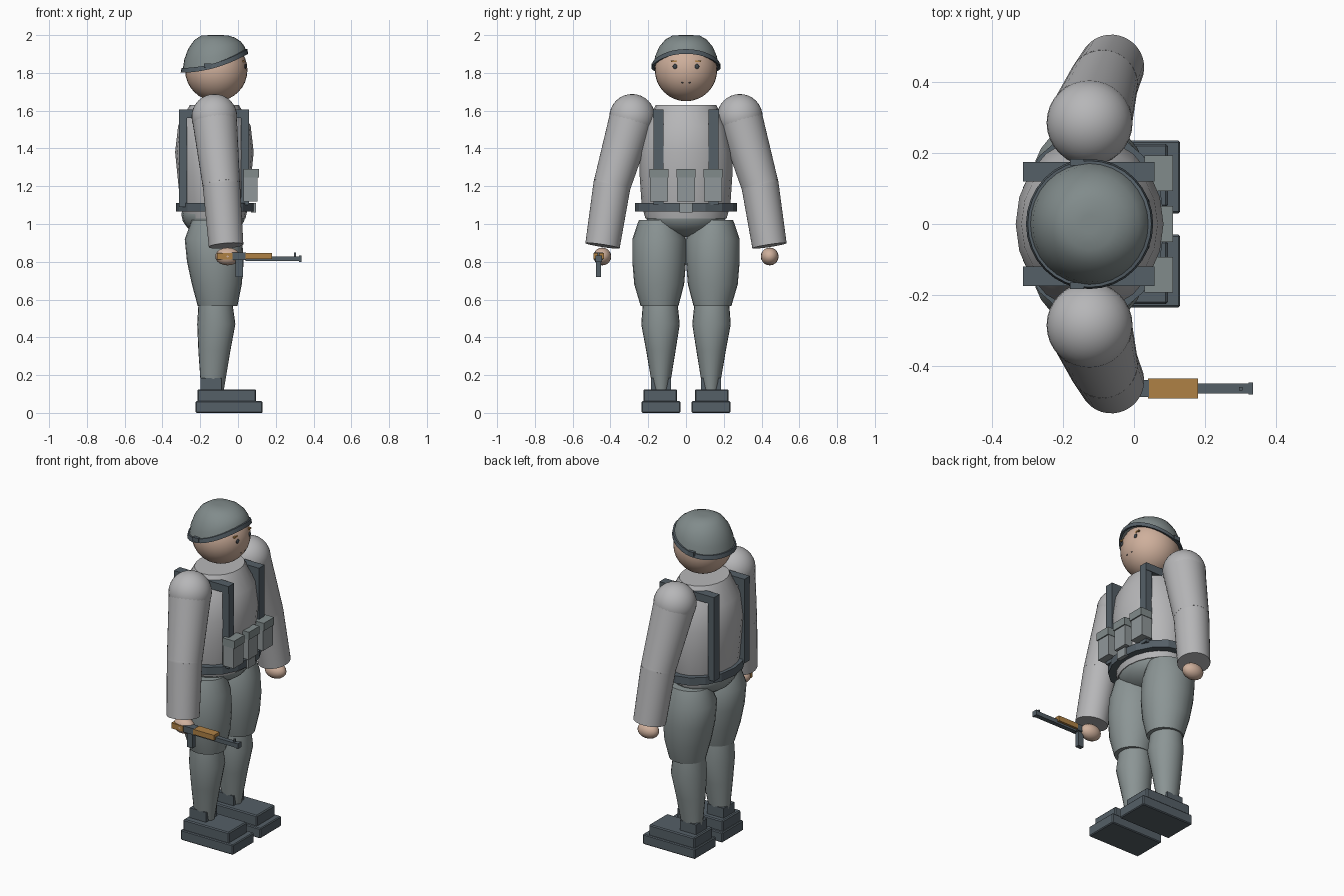
import bpy, bmesh, math
from mathutils import Vector, Matrix

if "Cube" in bpy.data.objects:
    bpy.data.objects.remove(bpy.data.objects["Cube"])


def material(name, rgb):
    m = bpy.data.materials.new(name)
    m.use_nodes = True
    m.diffuse_color = (*rgb, 1)
    bsdf = m.node_tree.nodes["Principled BSDF"]
    bsdf.inputs["Base Color"].default_value = (*rgb, 1)
    bsdf.inputs["Roughness"].default_value = 0.8
    return m


JACKET = material("jacket light grey", (0.47, 0.47, 0.48))
TROUSERS = material("trouser grey", (0.26, 0.30, 0.30))
HELMET = material("helmet grey", (0.22, 0.26, 0.26))
DARK = material("strap slate", (0.09, 0.115, 0.135))
POUCH = material("pouch grey", (0.28, 0.31, 0.32))
SKIN = material("skin", (0.62, 0.43, 0.33))
WOOD = material("wood", (0.43, 0.22, 0.06))
EYE = material("eye slate", (0.05, 0.06, 0.07))


def finish(name, bm, mat, smooth=None):
    bmesh.ops.recalc_face_normals(bm, faces=bm.faces)
    me = bpy.data.meshes.new(name)
    bm.to_mesh(me)
    bm.free()
    ob = bpy.data.objects.new(name, me)
    bpy.context.collection.objects.link(ob)
    me.materials.append(mat)
    if smooth:
        bpy.ops.object.select_all(action='DESELECT')
        ob.select_set(True)
        bpy.context.view_layer.objects.active = ob
        bpy.ops.object.shade_smooth_by_angle(angle=math.radians(smooth))
    return ob


def box(name, mat, x, y, z, bevel=0):
    """Box from (min, max) pairs."""
    bm = bmesh.new()
    bmesh.ops.create_cube(bm, size=1)
    for v in bm.verts:
        v.co = Vector([(a + b) / 2 + c * (b - a) for c, (a, b) in zip(v.co, (x, y, z))])
    if bevel:
        bmesh.ops.bevel(bm, geom=bm.edges[:], offset=bevel, segments=1, affect='EDGES')
    return finish(name, bm, mat)


def ball(name, mat, centre, radii, segs=32):
    bm = bmesh.new()
    bmesh.ops.create_uvsphere(bm, u_segments=segs, v_segments=segs // 2, radius=1)
    for v in bm.verts:
        v.co = Vector(centre) + Vector([c * r for c, r in zip(v.co, radii)])
    return finish(name, bm, mat, 60)


def skin_rings(bm, rings, closed=False):
    loops = [[bm.verts.new(p) for p in ring] for ring in rings]
    n = len(loops[0])
    pairs = list(zip(loops, loops[1:]))
    if closed:
        pairs.append((loops[-1], loops[0]))
    for a, b in pairs:
        for i in range(n):
            bm.faces.new((a[i], a[(i + 1) % n], b[(i + 1) % n], b[i]))
    if not closed:
        bm.faces.new(loops[0])
        bm.faces.new(loops[-1])


def turn(n):
    return [(math.cos(2 * math.pi * i / n), math.sin(2 * math.pi * i / n)) for i in range(n)]


def loft(name, mat, sections, n=24, smooth=50):
    """Upright form; each section is (x, y, z, radius x, radius y)."""
    bm = bmesh.new()
    skin_rings(bm, [[(x + rx * c, y + ry * s, z) for c, s in turn(n)]
                    for x, y, z, rx, ry in sections])
    return finish(name, bm, mat, smooth)


def tube(name, mat, a, b, ra, rb):
    """Tapered cylinder between two points."""
    a, b = Vector(a), Vector(b)
    bm = bmesh.new()
    rot = (b - a).to_track_quat('Z', 'Y').to_matrix().to_4x4()
    bmesh.ops.create_cone(bm, cap_ends=True, segments=32, radius1=ra, radius2=rb,
                          depth=(b - a).length, matrix=Matrix.Translation((a + b) / 2) @ rot)
    return finish(name, bm, mat, 50)


# Torso, pelvis and belt
loft("torso", JACKET, [(-.125, 0, 1.03, .165, .215), (-.125, 0, 1.1, .18, .235),
                       (-.125, 0, 1.25, .195, .245), (-.125, 0, 1.38, .208, .245),
                       (-.125, 0, 1.52, .192, .215), (-.125, 0, 1.63, .13, .16)], 20)
ball("pelvis", TROUSERS, (-.13, 0, 1.05), (.17, .215, .12), 20)
loft("belt", DARK, [(-.12, 0, 1.065, .208, .27), (-.12, 0, 1.112, .208, .27)], 16, 10)
box("belt_buckle", POUCH, (.07, .095), (-.035, .035), (1.06, 1.112))

# Head and face
HEAD = Vector((-.115, 0, 1.815))
ball("head", SKIN, HEAD, (.165, .165, .165))


def on_face(y, z, lift=0.0):
    dy, dz = y - HEAD.y, z - HEAD.z
    return HEAD.x + math.sqrt(.165 ** 2 - dy * dy - dz * dz) + lift


for side, s in (("left", 1), ("right", -1)):
    x = on_face(s * .058, 1.834)
    ball(side + "_eye", EYE, (x, s * .058, 1.834), (.006, .013, .013), 12)
    x = on_face(s * .065, 1.862)
    box(side + "_brow", WOOD, (x - .006, x + .005), sorted((s * .048, s * .08)), (1.858, 1.866))
    x = on_face(s * .02, 1.748)
    ball(side + "_mouth_corner", EYE, (x, s * .02, 1.748), (.003, .006, .003), 8)


# Helmet: a dome whose rim sweeps up towards the face
def rim(c):
    return 1.84 + .05 * c + .025 * c * c


bm = bmesh.new()
skin_rings(bm, [[(-.125 + .168 * r * c, .172 * r * s, rim(c) + (2.0 - rim(c)) * h)
                 for c, s in turn(32)]
                for r, h in ((1, 0), (.95, .3), (.83, .6), (.64, .85), (.42, .985), (.15, 1))])
finish("helmet_dome", bm, HELMET, 60)
bm = bmesh.new()
skin_rings(bm, [[(-.125 + r * c, (r + .004) * s, rim(c) + h) for c, s in turn(32)]
                for r, h in ((.165, -.012), (.179, -.014), (.174, .011), (.165, .011))], True)
finish("helmet_band", bm, DARK, 30)

for side, s in (("left", 1), ("right", -1)):
    def span(a, b):
        return sorted((s * a, s * b))

    box(side + "_helmet_clip", DARK, (-.18, -.14), span(.165, .183), (1.825, 1.85))

    # Legs
    loft(side + "_thigh", TROUSERS, [(-.125, s * .145, 1.02, .12, .105),
                                     (-.13, s * .142, .92, .152, .142),
                                     (-.12, s * .142, .8, .15, .142),
                                     (-.112, s * .142, .68, .132, .132),
                                     (-.108, s * .14, .565, .105, .1)])
    loft(side + "_calf", TROUSERS, [(-.12, s * .137, .6, .088, .09),
                                    (-.115, s * .135, .47, .101, .102),
                                    (-.125, s * .133, .33, .085, .078),
                                    (-.135, s * .132, .12, .06, .043)])
    # Boots
    box(side + "_boot_cuff", DARK, (-.198, -.088), span(.08, .185), (.11, .185))
    box(side + "_boot_upper", DARK, (-.215, .095), span(.048, .225), (.055, .125), .006)
    box(side + "_boot_sole", DARK, (-.225, .13), span(.03, .235), (0, .062), .005)

    # Arms
    shoulder = (-.125, s * .285, 1.567)
    elbow = (-.088, s * .392, 1.205)
    wrist = (-.063, s * .442, .885)
    ball(side + "_shoulder", JACKET, shoulder, (.121, .121, .121))
    tube(side + "_upper_sleeve", JACKET, shoulder, elbow, .119, .099)
    ball(side + "_elbow", JACKET, elbow, (.099, .099, .099))
    tube(side + "_lower_sleeve", JACKET, elbow, wrist, .099, .092)
    ball(side + "_hand", SKIN, (-.055, s * .443, .828), (.066, .047, .047), 20)

    # Harness straps
    box(side + "_front_strap", DARK, (.015, .058), span(.12, .172), (1.1, 1.6))
    box(side + "_back_strap", DARK, (-.312, -.27), span(.12, .172), (1.09, 1.6))
    box(side + "_shoulder_strap", DARK, (-.312, .058), span(.12, .175), (1.56, 1.606))

# Ammunition pouches
for name, y in (("left", .143), ("middle", 0), ("right", -.143)):
    box(name + "_pouch", POUCH, (.03, .103), (y - .047, y + .047), (1.12, 1.27))
    box(name + "_pouch_flap", HELMET, (.03, .11), (y - .05, y + .05), (1.245, 1.292))

# Rifle in the right hand
MID = -.463
for name, mat, x, half, z in (
        ("rifle_stock", WOOD, (-.11, -.03), .026, (.812, .846)),
        ("rifle_receiver", DARK, (-.035, .042), .024, (.81, .848)),
        ("rifle_handguard", WOOD, (.04, .18), .028, (.815, .847)),
        ("rifle_barrel", DARK, (.04, .33), .014, (.803, .829)),
        ("rifle_muzzle", DARK, (.322, .335), .017, (.8, .832)),
        ("rifle_sight", DARK, (.296, .306), .005, (.825, .848)),
        ("rifle_magazine", DARK, (-.012, .026), .013, (.72, .815))):
    box(name, mat, x, (MID - half, MID + half), z)
